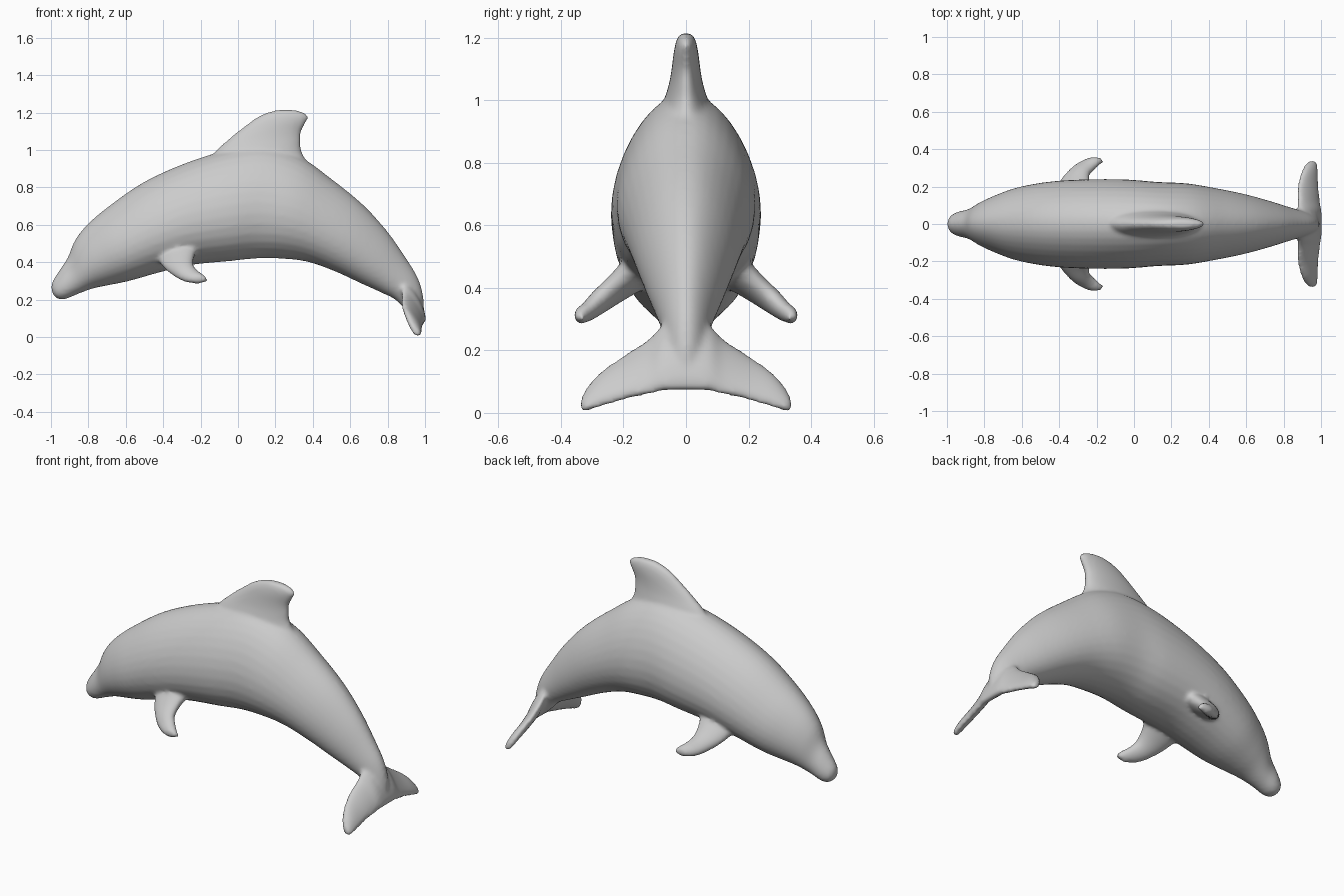
import bpy, bmesh
from math import cos, sin, pi
from mathutils import Vector

if "Cube" in bpy.data.objects:
    bpy.data.objects.remove(bpy.data.objects["Cube"])

bm = bmesh.new()


def catmull(a, b, c, d, t):
    return 0.5 * (2 * b + (c - a) * t + (2 * a - 5 * b + 4 * c - d) * t * t
                  + (3 * b - a - 3 * c + d) * t ** 3)


def loft(stations, side, egg=0.0, sides=32, steps=5):
    """Skin rings spanning edge p to edge q, with half thickness th along side."""
    side = Vector(side).normalized()
    st = [(Vector(p), Vector(q), th) for p, q, th in stations]
    n = len(st)
    fine = []
    for i in range(n - 1):
        k = [st[max(0, min(n - 1, i + j))] for j in (-1, 0, 1, 2)]
        for s in range(steps):
            fine.append([catmull(*[e[m] for e in k], s / steps) for m in range(3)])
    fine.append(st[-1])
    rings = []
    for p, q, th in fine:
        mid, half = (p + q) / 2, (p - q) / 2
        ring = []
        for j in range(sides):
            a = 2 * pi * j / sides
            ring.append(bm.verts.new(mid + half * sin(a)
                                     + side * th * cos(a) * (1 - egg * sin(a))))
        rings.append(ring)
    for r0, r1 in zip(rings, rings[1:]):
        for j in range(sides):
            k = (j + 1) % sides
            bm.faces.new((r0[j], r0[k], r1[k], r1[j]))
    bm.faces.new(rings[0])
    bm.faces.new(rings[-1])


# Body: back point (x, z), belly point (x, z), half width
body = [
    (-1.0, .27, -.993, .235, .015), (-.988, .305, -.972, .208, .045),
    (-.945, .37, -.93, .2, .066), (-.908, .43, -.86, .228, .08),
    (-.87, .52, -.78, .258, .115), (-.80, .607, -.70, .275, .15),
    (-.68, .707, -.58, .3, .193), (-.5, .83, -.42, .345, .223),
    (-.28, .93, -.25, .385, .235), (-.05, 1.0, -.05, .405, .235),
    (.15, 1.02, .10, .42, .222), (.33, .965, .25, .418, .214),
    (.5, .845, .38, .4, .19), (.66, .715, .52, .35, .16),
    (.79, .575, .65, .29, .125), (.89, .435, .76, .24, .092),
    (.96, .32, .84, .2, .07), (.99, .22, .90, .14, .055),
    (.995, .11, .955, .09, .03)]
loft([((a, 0, b), (c, 0, d), w) for a, b, c, d, w in body], (0, 1, 0), egg=.18)

# Dorsal fin: height, front x, rear x, half thickness
fin = [(.86, -.2, .42, .1), (.98, -.13, .345, .075), (1.05, -.06, .335, .055),
       (1.1, 0, .34, .046), (1.15, .065, .366, .04), (1.18, .11, .376, .034),
       (1.203, .165, .345, .026), (1.214, .21, .30, .014)]
loft([((a, 0, z), (b, 0, z), t) for z, a, b, t in fin], (0, 1, 0))

# Tail fluke: y, leading edge (x, z), trailing edge (x, z), half thickness
half = [(.34, .95, .03, .967, .004, .01), (.325, .925, .068, .973, .003, .02),
        (.28, .90, .125, .978, .018, .024), (.2, .88, .182, .982, .042, .026),
        (.12, .88, .235, .988, .06, .03), (.06, .885, .285, .994, .072, .036)]
fluke = half + [(-y, *rest) for y, *rest in reversed(half)]
loft([((a, y, b), (c, y, d), t) for y, a, b, c, d, t in fluke], (.87, 0, .5))

# Flippers: leading edge point, trailing edge point, half thickness
flipper = [((-.44, .14, .43), (-.21, .15, .49), .055),
           ((-.40, .22, .375), (-.235, .22, .425), .042),
           ((-.345, .285, .33), (-.238, .265, .385), .036),
           ((-.29, .327, .302), (-.212, .295, .352), .03),
           ((-.23, .35, .292), (-.18, .325, .328), .025),
           ((-.178, .347, .294), (-.16, .335, .312), .014)]
for s in (1, -1):
    loft([((a[0], s * a[1], a[2]), (b[0], s * b[1], b[2]), t)
          for a, b, t in flipper], (-.15, s * .7, .7))

bmesh.ops.recalc_face_normals(bm, faces=bm.faces)
mesh = bpy.data.meshes.new("dolphin_body")
bm.to_mesh(mesh)
bm.free()
dolphin = bpy.data.objects.new("dolphin_body", mesh)
bpy.context.collection.objects.link(dolphin)

# Fuse the parts into one skin and soften the joints
fuse = dolphin.modifiers.new("fuse", 'REMESH')
fuse.mode = 'VOXEL'
fuse.voxel_size = 0.011
fuse.use_smooth_shade = True
soft = dolphin.modifiers.new("soften", 'SMOOTH')
soft.factor = 0.5
soft.iterations = 8
